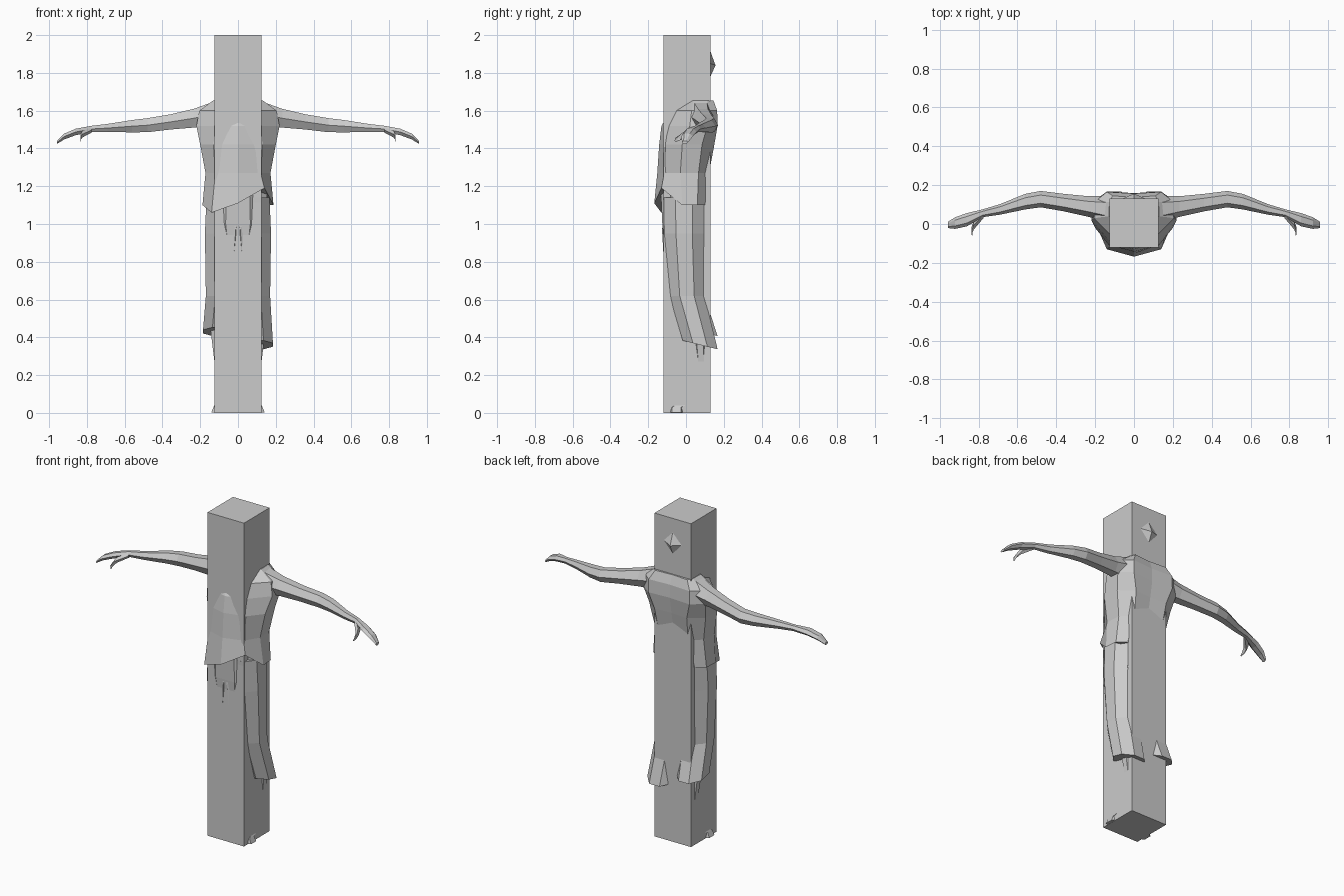
import bpy, bmesh
from math import cos, sin, pi


def make(name, verts, faces):
    me = bpy.data.meshes.new(name)
    me.from_pydata(verts, [], faces)
    bm = bmesh.new()
    bm.from_mesh(me)
    bmesh.ops.recalc_face_normals(bm, faces=bm.faces)
    bm.to_mesh(me)
    bm.free()
    ob = bpy.data.objects.new(name, me)
    bpy.context.collection.objects.link(ob)
    return ob


def loft(name, rings):
    n = len(rings[0])
    verts = [p for r in rings for p in r]
    faces = [(k * n + i, k * n + (i + 1) % n, (k + 1) * n + (i + 1) % n, (k + 1) * n + i)
             for k in range(len(rings) - 1) for i in range(n)]
    faces += [tuple(range(n)), tuple(range(len(verts) - n, len(verts)))]
    return make(name, verts, faces)


def flat_ring(x, y, z, rx, ry, n=8, tilt=0.0):
    """Horizontal polygon ring; tilt raises z along y."""
    return [(x + rx * cos(2 * pi * (i + .5) / n), y + ry * sin(2 * pi * (i + .5) / n),
             z + tilt * sin(2 * pi * (i + .5) / n)) for i in range(n)]


def arm_ring(s, x, y, z, ry, rz, n=6):
    """Upright polygon ring across an arm."""
    return [(s * x, y + ry * cos(2 * pi * i / n), z + rz * 1.1 * sin(2 * pi * i / n))
            for i in range(n)]


# square pillar
bpy.ops.mesh.primitive_cube_add(size=1, location=(0, 0.005, 1))
pillar = bpy.context.object
pillar.name = "pillar"
pillar.scale = (0.25, 0.25, 2)

# torso: z, front centre y, front corner (x, y), side x, side y front/back, back corner x, back y
torso = [
    (1.10, -.168, .14, -.13, .188, -.02, .13, .10),
    (1.27, -.152, .12, -.115, .172, -.03, .10, .122),
    (1.42, -.142, .13, -.108, .200, -.02, .11, .150),
    (1.52, -.130, .12, -.095, .220, .02, .14, .167),
    (1.60, -.080, .12, -.055, .205, .03, .14, .165),
    (1.655, .010, .05, .015, .130, .04, .11, .145),
]
rings = []
for z, f, cx, cy, w, sy, bx, b in torso:
    right = [(0, f, z), (cx, cy, z), (w, sy, z), (w * .97, (sy + b) / 2 + .02, z), (bx, b, z)]
    rings.append(right + [(0, b - .008, z)] + [(-x, y, q) for x, y, q in right[:0:-1]])
# slanted front hem
for i, z in ((0, 1.11), (1, 1.19), (9, 1.06)):
    x, y, _ = rings[0][i]
    rings[0][i] = (x, y, z)
loft("tunic", rings)

# hips, just breaking through the pillar front
loft("hips", [flat_ring(0, -.01, z, rx, ry) for z, rx, ry in
              ((.93, .15, .118), (1.0, .17, .125), (1.2, .165, .135))])
for s in (-1, 1):
    make("front_fold", [(s * .003, -.119, 1.02), (s * .022, -.119, .83), (s * .012, -.127, .97),
                        (s * .03, -.119, 1.02)], [(0, 1, 2), (1, 3, 2), (0, 2, 3), (0, 3, 1)])

for s in (-1, 1):
    side = "right" if s > 0 else "left"
    low = .36 if s > 0 else .43
    # flared trouser leg
    loft(side + "_trouser", [
        flat_ring(s * .09, -.01, 1.14, .083, .12),
        flat_ring(s * .09, -.01, .95, .092, .113),
        flat_ring(s * .085, .005, .62, .092, .10),
        flat_ring(s * .10, .075, low, .092, .10, tilt=-.025)])
    # boot, mostly inside the pillar
    loft(side + "_boot", [
        flat_ring(s * .10, .07, .46, .055, .04, 6),
        flat_ring(s * .09, .08, .27, .04, .03, 6),
        flat_ring(s * .08, .02, .06, .04, .07, 6),
        flat_ring(s * .09, -.05, .03, .046, .045, 6),
        flat_ring(s * .09, -.05, .001, .06, .05, 6)])
    # arm and hand
    loft(side + "_arm", [arm_ring(s, *a) for a in (
        (.13, .075, 1.58, .07, .07),
        (.235, .09, 1.56, .053, .052),
        (.36, .11, 1.54, .045, .042),
        (.48, .128, 1.523, .042, .039),
        (.56, .115, 1.518, .04, .034),
        (.69, .075, 1.508, .027, .023),
        (.78, .055, 1.503, .02, .017),
        (.86, .022, 1.487, .034, .018),
        (.92, .005, 1.463, .03, .016),
        (.958, -.005, 1.432, .016, .008))])
    # thumb
    loft(side + "_thumb", [arm_ring(s, *a, 4) for a in (
        (.775, .045, 1.497, .015, .012),
        (.825, -.005, 1.475, .024, .016),
        (.835, -.035, 1.455, .022, .012),
        (.83, -.055, 1.44, .006, .006))])

# pointed knob on the back of the pillar
make("back_knob", [(-.063, .129, 1.85), (0, .129, 1.915), (.063, .129, 1.85), (0, .129, 1.78),
                   (0, .156, 1.84)],
     [(0, 1, 4), (1, 2, 4), (2, 3, 4), (3, 0, 4), (0, 3, 2, 1)])
